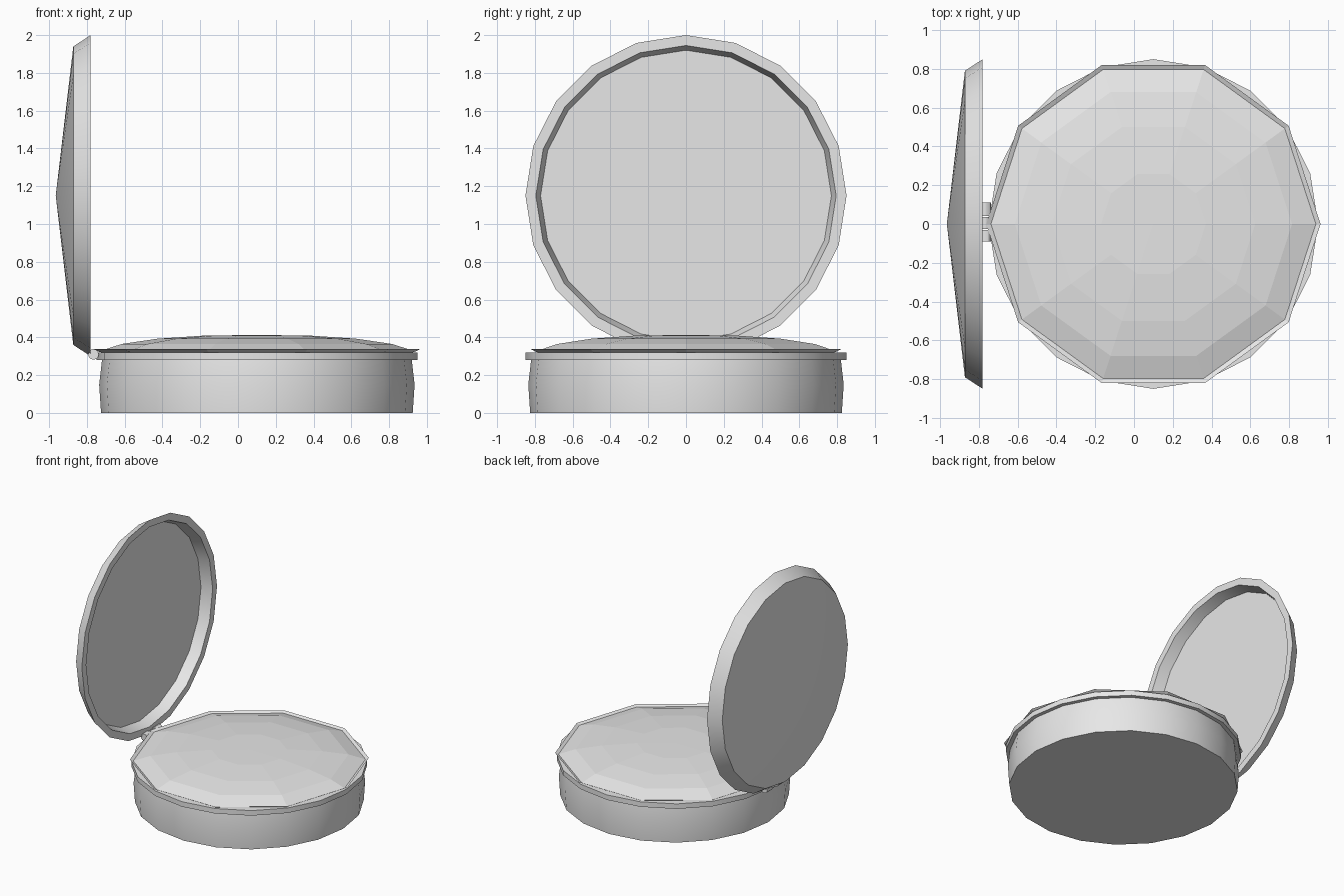
import bpy, bmesh
from math import cos, sin, pi, radians
from mathutils import Matrix

cube = bpy.data.objects.get("Cube")
if cube:
    bpy.data.objects.remove(cube, do_unlink=True)

grey = bpy.data.materials.new("light_grey")
grey.use_nodes = True
colour = (0.8, 0.8, 0.8, 1)
grey.diffuse_color = colour
grey.node_tree.nodes["Principled BSDF"].inputs["Base Color"].default_value = colour


def lathe(name, profile, sides, matrix, smooth=True):
    """Turn (radius, height) points about z; zero radius closes to a point."""
    bm = bmesh.new()
    rings = []
    for r, z in profile:
        if r == 0:
            rings.append([bm.verts.new((0, 0, z))] * sides)
        else:
            rings.append([bm.verts.new((r * cos(2 * pi * i / sides), r * sin(2 * pi * i / sides), z))
                          for i in range(sides)])
    for a, b in zip(rings, rings[1:]):
        for i in range(sides):
            j = (i + 1) % sides
            corners = list(dict.fromkeys((a[i], a[j], b[j], b[i])))
            bm.faces.new(corners)
    bmesh.ops.recalc_face_normals(bm, faces=bm.faces)
    bm.transform(matrix)
    mesh = bpy.data.meshes.new(name)
    bm.to_mesh(mesh)
    bm.free()
    mesh.materials.append(grey)
    obj = bpy.data.objects.new(name, mesh)
    bpy.context.collection.objects.link(obj)
    if smooth:
        bpy.ops.object.select_all(action="DESELECT")
        obj.select_set(True)
        bpy.context.view_layer.objects.active = obj
        bpy.ops.object.shade_smooth_by_angle(angle=radians(30))
    return obj


centre = Matrix.Translation((0.1, 0, 0))

# Hollow base with a gently bulging wall
lathe("base", [(0, 0), (0.825, 0), (0.835, 0.15), (0.82, 0.28), (0.78, 0.28), (0.79, 0.05), (0, 0.05)],
      20, centre)

# Flat collar around the top of the base
lathe("collar", [(0.78, 0.28), (0.85, 0.28), (0.85, 0.32), (0.78, 0.32), (0.78, 0.28)], 20, centre)

# Ten-sided pan lip with a faceted domed filling
lathe("pan_rim", [(0.77, 0.305), (0.83, 0.322), (0.862, 0.337), (0.84, 0.325), (0.77, 0.305)],
      10, centre, False)
lathe("powder", [(0, 0.3), (0.77, 0.305), (0.84, 0.325), (0.715, 0.365), (0.525, 0.393),
                 (0.27, 0.41), (0, 0.412)], 10, centre, False)

# Open lid standing on edge, hollow side towards the base
upright = Matrix.Translation((-0.78, 0, 1.15)) @ Matrix.Rotation(pi / 2, 4, "Y")
lathe("lid", [(0, -0.185), (0.79, -0.092), (0.85, 0), (0.795, 0), (0.77, -0.085)], 20, upright)
lathe("mirror", [(0, -0.085), (0.77, -0.085)], 20, upright, False).data.flip_normals()

# Hinge knuckles between lid and base
for name, y, length, radius in (("hinge_right", -0.06, 0.06, 0.028),
                                ("hinge_middle", 0.005, 0.06, 0.022),
                                ("hinge_left", 0.075, 0.07, 0.028)):
    place = Matrix.Translation((-0.765, y, 0.31)) @ Matrix.Rotation(pi / 2, 4, "X")
    h = length / 2
    lathe(name, [(0, -h), (radius, -h), (radius, h), (0, h)], 12, place)

# Make sure the mirror faces the base
mirror = bpy.data.objects["mirror"].data
if mirror.polygons[0].normal.x < 0:
    mirror.flip_normals()
